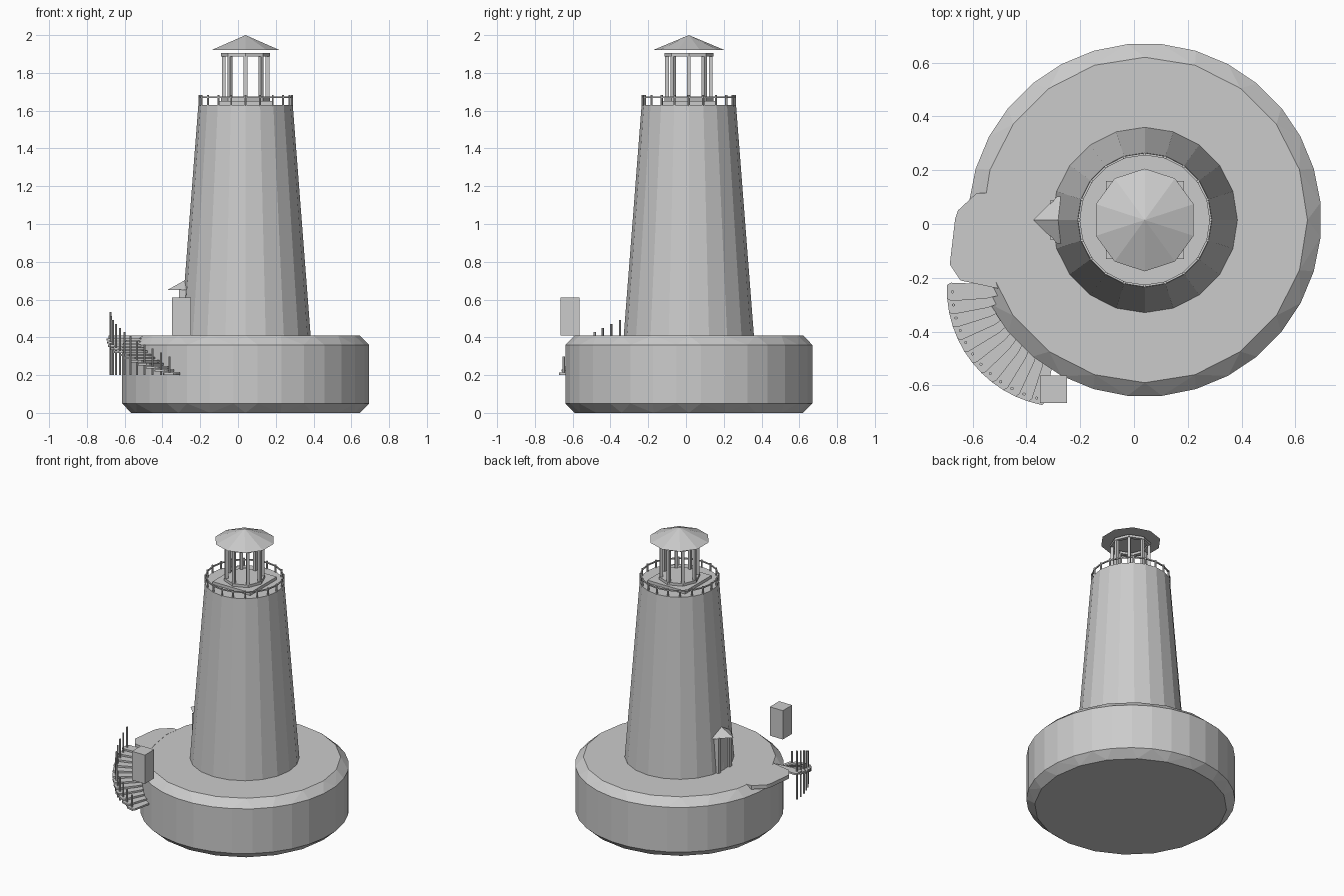
import bpy, bmesh, math
from mathutils import Vector, Matrix

if "Cube" in bpy.data.objects:
    bpy.data.objects.remove(bpy.data.objects["Cube"])

CX, CY = 0.04, 0.015
grey = bpy.data.materials.new("light_grey")
grey.diffuse_color = (0.6, 0.6, 0.6, 1)
grey.use_nodes = True
grey.node_tree.nodes["Principled BSDF"].inputs["Base Color"].default_value = grey.diffuse_color


def finish(bm, name):
    bmesh.ops.recalc_face_normals(bm, faces=bm.faces[:])
    me = bpy.data.meshes.new(name)
    bm.to_mesh(me)
    bm.free()
    me.materials.append(grey)
    ob = bpy.data.objects.new(name, me)
    bpy.context.collection.objects.link(ob)
    return ob


def ring(bm, r, z, n, start):
    return [bm.verts.new((CX + r * math.cos(start + math.tau * i / n),
                          CY + r * math.sin(start + math.tau * i / n), z)) for i in range(n)]


def stack(name, rings):
    """Solid from horizontal rings (radius, z, sides, start angle)."""
    bm = bmesh.new()
    loops = [ring(bm, *r) for r in rings]
    edges = [[bm.edges.new((l[i], l[(i + 1) % len(l)])) for i in range(len(l))] for l in loops]
    for a, b in zip(edges, edges[1:]):
        bmesh.ops.bridge_loops(bm, edges=a + b)
    bm.faces.new(loops[0])
    bm.faces.new(loops[-1])
    return finish(bm, name)


def hoop(name, r0, r1, z0, z1, n, start):
    """Flat-sided ring with a rectangular section."""
    bm = bmesh.new()
    ls = [ring(bm, r, z, n, start) for r, z in ((r0, z0), (r1, z0), (r1, z1), (r0, z1))]
    for k in range(4):
        a, b = ls[k], ls[(k + 1) % 4]
        for i in range(n):
            j = (i + 1) % n
            bm.faces.new((a[i], a[j], b[j], b[i]))
    return finish(bm, name)


def add_box(bm, lo, hi, rot=0.0):
    lo, hi = Vector(lo), Vector(hi)
    s = hi - lo
    m = (Matrix.Translation((lo + hi) / 2) @ Matrix.Rotation(rot, 4, 'Z')
         @ Matrix.Diagonal((s.x, s.y, s.z, 1)))
    bmesh.ops.create_cube(bm, size=1, matrix=m)


def add_post(bm, x, y, z0, z1, r, n=6):
    bmesh.ops.create_cone(bm, cap_ends=True, segments=n, radius1=r, radius2=r, depth=z1 - z0,
                          matrix=Matrix.Translation((x, y, (z0 + z1) / 2)))


def add_slab(bm, pts, z0, z1):
    lo = [bm.verts.new((x, y, z0)) for x, y in pts]
    hi = [bm.verts.new((x, y, z1)) for x, y in pts]
    bm.faces.new(lo)
    bm.faces.new(hi)
    for i in range(len(pts)):
        j = (i + 1) % len(pts)
        bm.faces.new((lo[i], lo[j], hi[j], hi[i]))


Q = math.pi / 2
# Round base with chamfered rims, and tapering tower
W = math.pi / 32
stack("round_base", [(0.605, 0, 20, Q), (0.657, 0.05, 32, W), (0.657, 0.36, 32, W), (0.605, 0.41, 20, Q)])
stack("tower", [(0.345, 0.405, 20, Q), (0.25, 1.63, 20, Q)])

# Gallery railing
hoop("gallery_rail", 0.241, 0.249, 1.668, 1.676, 20, Q)
bm = bmesh.new()
for i in range(20):
    a = math.tau * i / 20
    add_post(bm, CX + 0.245 * math.cos(a), CY + 0.245 * math.sin(a), 1.625, 1.682, 0.006)
finish(bm, "gallery_posts")

# Lantern room: square plinth, sill, posts, top ring, roof
bm = bmesh.new()
add_box(bm, (CX - 0.145, CY - 0.145, 1.625), (CX + 0.145, CY + 0.145, 1.65))
finish(bm, "lantern_plinth")
stack("lantern_sill", [(0.13, 1.645, 8, 0), (0.13, 1.668, 8, 0)])
bm = bmesh.new()
for i in range(8):
    a = math.tau * i / 8
    x, y = CX + 0.116 * math.cos(a), CY + 0.116 * math.sin(a)
    add_box(bm, (x - 0.01, y - 0.01, 1.66), (x + 0.01, y + 0.01, 1.9), a)
finish(bm, "lantern_posts")
hoop("lantern_top_ring", 0.105, 0.13, 1.888, 1.905, 8, 0)
bm = bmesh.new()
rim = ring(bm, 0.191, 1.92, 10, Q)
tip = bm.verts.new((CX, CY, 2.0))
bm.faces.new(rim)
for i in range(10):
    bm.faces.new((rim[i], rim[(i + 1) % 10], tip))
finish(bm, "lantern_roof")

# Doorway on the left of the tower
bm = bmesh.new()
add_box(bm, (-0.3, CY - 0.05, 0.41), (-0.2, CY + 0.05, 0.645))
finish(bm, "door")
bm = bmesh.new()
for s in (-1, 1):
    y = CY + s * 0.06
    add_box(bm, (-0.312, y - 0.012, 0.41), (-0.22, y + 0.012, 0.652))
finish(bm, "door_jambs")
bm = bmesh.new()
pts = [(-0.375, CY, 0.65), (-0.285, CY + 0.088, 0.65), (-0.2, CY + 0.088, 0.65), (-0.2, CY - 0.088, 0.65),
       (-0.285, CY - 0.088, 0.65), (-0.285, CY, 0.70), (-0.2, CY, 0.70)]
v = [bm.verts.new(p) for p in pts]
for f in ((0, 1, 2, 3, 4), (0, 1, 5), (0, 5, 4), (1, 2, 6, 5), (4, 5, 6, 3), (2, 3, 6)):
    bm.faces.new([v[i] for i in f])
finish(bm, "door_canopy")

# Landing at the head of the stairs
bm = bmesh.new()
add_slab(bm, [(-0.54, 0.115), (-0.585, 0.115), (-0.655, 0.05), (-0.665, 0.02), (-0.685, -0.15),
              (-0.645, -0.21), (-0.505, -0.24), (-0.53, -0.17), (-0.56, 0.015)], 0.385, 0.411)
finish(bm, "landing")

# Curved stairs with a post on each tread
SX, SY = -0.26, -0.245
steps, posts = bmesh.new(), bmesh.new()
for i in range(12):
    a = math.radians(181 + 6.8 * i)
    c, s = math.cos(a), math.sin(a)
    outline = [(0.225, -0.012), (0.29, -0.027), (0.42, -0.034), (0.435, -0.026),
               (0.435, 0.026), (0.42, 0.034), (0.29, 0.027), (0.225, 0.012)]
    z = 0.395 - 0.0165 * i
    add_slab(steps, [(SX + r * c - t * s, SY + r * s + t * c) for r, t in outline], z - 0.012, z)
    add_post(posts, SX + 0.415 * c, SY + 0.415 * s, 0.2, 0.535 - 0.0215 * i, 0.006)
finish(steps, "stair_treads")
finish(posts, "stair_posts")

# Separate box beside the foot of the stairs
bm = bmesh.new()
add_box(bm, (-0.35, -0.665, 0.41), (-0.25, -0.563, 0.61))
finish(bm, "side_box")
